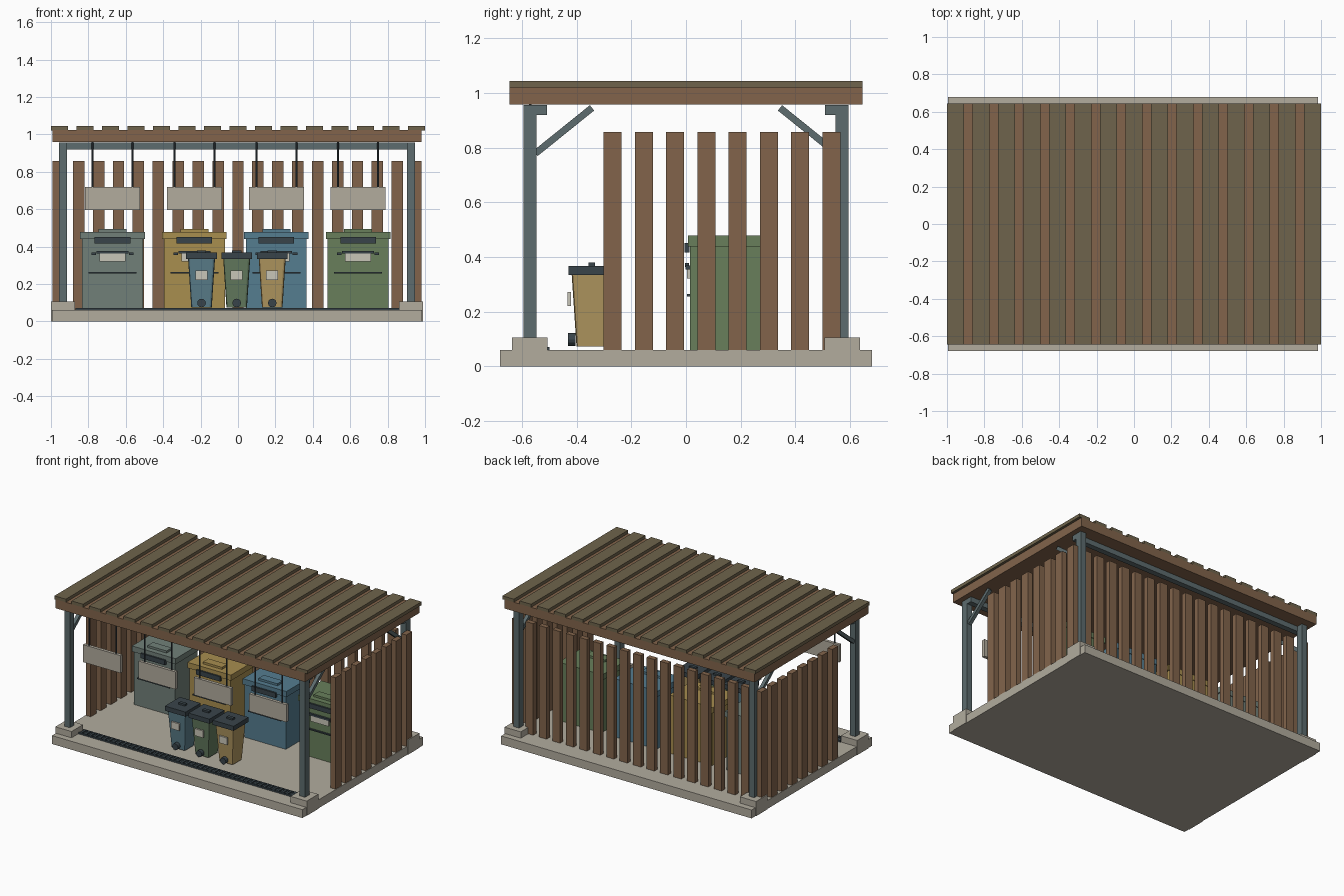
import bpy, bmesh, math
from mathutils import Vector

if "Cube" in bpy.data.objects:
    bpy.data.objects.remove(bpy.data.objects["Cube"])


def mat(name, hexcol):
    m = bpy.data.materials.new(name)
    c = [int(hexcol[i:i + 2], 16) / 255 for i in (0, 2, 4)]
    m.diffuse_color = [((v + 0.055) / 1.055) ** 2.4 for v in c] + [1]
    m.use_nodes = True
    m.node_tree.nodes["Principled BSDF"].inputs["Base Color"].default_value = m.diffuse_color
    return m


WOOD = mat("wood", "82644B")
ROOF = mat("roof_wood", "6F644C")
STEEL = mat("steel", "5D6C6E")
CONC = mat("concrete", "B2AC9E")
DARK = mat("dark", "39444A")
PAPER = mat("paper", "C9C6B8")


def finish(bm, name, m):
    bmesh.ops.recalc_face_normals(bm, faces=bm.faces)
    me = bpy.data.meshes.new(name)
    bm.to_mesh(me)
    bm.free()
    me.materials.append(m)
    ob = bpy.data.objects.new(name, me)
    bpy.context.collection.objects.link(ob)
    return ob


def box(name, x, y, z, m, taper=1.0, bevel=0):
    """Box from (min, max) ranges; taper scales the bottom face about its centre."""
    bm = bmesh.new()
    bmesh.ops.create_cube(bm, size=1)
    cx, cy = sum(x) / 2, sum(y) / 2
    for v in bm.verts:
        s = taper if v.co.z < 0 else 1
        v.co = Vector((cx + v.co.x * (x[1] - x[0]) * s,
                       cy + v.co.y * (y[1] - y[0]) * s,
                       z[0] if v.co.z < 0 else z[1]))
    if bevel:
        edges = [e for e in bm.edges if abs(e.verts[0].co.z - e.verts[1].co.z) > 0.01]
        bmesh.ops.bevel(bm, geom=edges, offset=bevel, segments=2, profile=0.5, affect='EDGES')
    return finish(bm, name, m)


def cbox(name, c, s, m, **kw):
    return box(name, *[(c[i] - s[i] / 2, c[i] + s[i] / 2) for i in range(3)], m, **kw)


def rod(name, a, b, r, m, sides=8):
    a, b = Vector(a), Vector(b)
    bm = bmesh.new()
    bmesh.ops.create_cone(bm, cap_ends=True, segments=sides, radius1=r, radius2=r,
                          depth=(b - a).length)
    q = (b - a).to_track_quat('Z', 'Y')
    for v in bm.verts:
        v.co = q @ v.co + (a + b) / 2
    return finish(bm, name, m)


# Ground slab and drain grate along the open front
X0 = -0.005
box("slab", (-0.995, 0.985), (-0.68, 0.68), (0, 0.06), CONC)
box("drain_channel", (-0.87, 0.86), (-0.56, -0.50), (0.055, 0.063), DARK)
for y in (-0.557, -0.503):
    cbox("drain_rail", (X0, y, 0.065), (1.73, 0.008, 0.012), DARK)
for i in range(48):
    cbox("drain_bar", (-0.855 + i * 0.0362, -0.53, 0.066), (0.016, 0.05, 0.01), DARK)

# Footings, posts, headers and knee braces
for sx in (-1, 1):
    for sy in (-1, 1):
        px, py = X0 + sx * 0.93, sy * 0.571
        cbox("footing", (px, py, 0.0525), (0.128, 0.13, 0.105), CONC)
        cbox("post", (px, py, 0.525), (0.043, 0.048, 0.86), STEEL)
        brace = cbox("knee_brace", (0, 0, 0), (0.025, 0.265, 0.025), STEEL)
        brace.location = (px, sy * 0.447, 0.862)
        brace.rotation_euler = (-sy * math.atan2(0.165, 0.205), 0, 0)
for sy in (-1, 1):
    cbox("header_beam", (X0, sy * 0.529, 0.938), (1.9, 0.04, 0.037), STEEL)

# Roof frame with raised deck boards
box("roof_frame", (-0.993, 0.982), (-0.645, 0.645), (0.958, 1.022), WOOD)
for i in range(15):
    cbox("roof_board", (-0.955 + i * 1.91 / 14, 0, 1.032), (0.09, 1.29, 0.024), ROOF)

# Vertical slats: back wall and both sides
for i in range(17):
    cbox("back_slat", (-0.852 + i * 0.1065, 0.535, 0.4585), (0.061, 0.035, 0.797), WOOD)
for sx in (-1, 1):
    for i in range(8):
        cbox("side_slat", (X0 + sx * 0.968, -0.268 + i * 0.1142, 0.4585),
             (0.038, 0.066, 0.797), WOOD)

# Four large containers, each with a hanging sign above the front
large = [(-0.671, "718079"), (-0.233, "A88E4F"), (0.205, "557D90"), (0.642, "687F5B")]
for n, (x, col) in enumerate(large):
    m = mat("container_colour_%d" % n, col)
    cbox("container_body", (x, 0.143, 0.25), (0.325, 0.255, 0.38), m)
    cbox("container_lid", (x, 0.141, 0.459), (0.345, 0.268, 0.04), m)
    cbox("lid_hump", (x, 0.075, 0.486), (0.15, 0.06, 0.016), m)
    cbox("slot", (x, 0.004, 0.434), (0.19, 0.018, 0.034), DARK)
    cbox("handle_bar", (x, 0.004, 0.37), (0.17, 0.014, 0.014), DARK)
    for s in (-1, 1):
        cbox("handle_end", (x + s * 0.1, 0.009, 0.362), (0.025, 0.02, 0.014), DARK)
    cbox("container_label", (x, 0.01, 0.343), (0.14, 0.014, 0.045), PAPER)
    cbox("front_seam", (x, 0.01, 0.26), (0.256, 0.014, 0.008), DARK)
    cbox("sign_panel", (x, -0.57, 0.657), (0.295, 0.022, 0.125), CONC)
    for s in (-1, 1):
        rod("sign_rod", (x + s * 0.107, -0.57, 0.71), (x + s * 0.107, -0.57, 0.96), 0.005, DARK)

# Three small tapered bins in front
small = [(-0.195, "5A7D8A"), (-0.007, "637A5E"), (0.183, "B0965F")]
for n, (x, col) in enumerate(small):
    m = mat("bin_colour_%d" % n, col)
    box("bin_body", (x - 0.072, x + 0.072), (-0.418, -0.272), (0.073, 0.335), m,
        taper=0.76, bevel=0.012)
    cbox("bin_lid", (x, -0.345, 0.351), (0.165, 0.17, 0.033), DARK)
    cbox("lid_knob", (x, -0.345, 0.373), (0.05, 0.024, 0.014), DARK)
    cbox("bin_label", (x, -0.427, 0.246), (0.064, 0.012, 0.05), PAPER)
    rod("bin_wheel", (x, -0.432, 0.098), (x, -0.405, 0.098), 0.023, DARK, 12)
